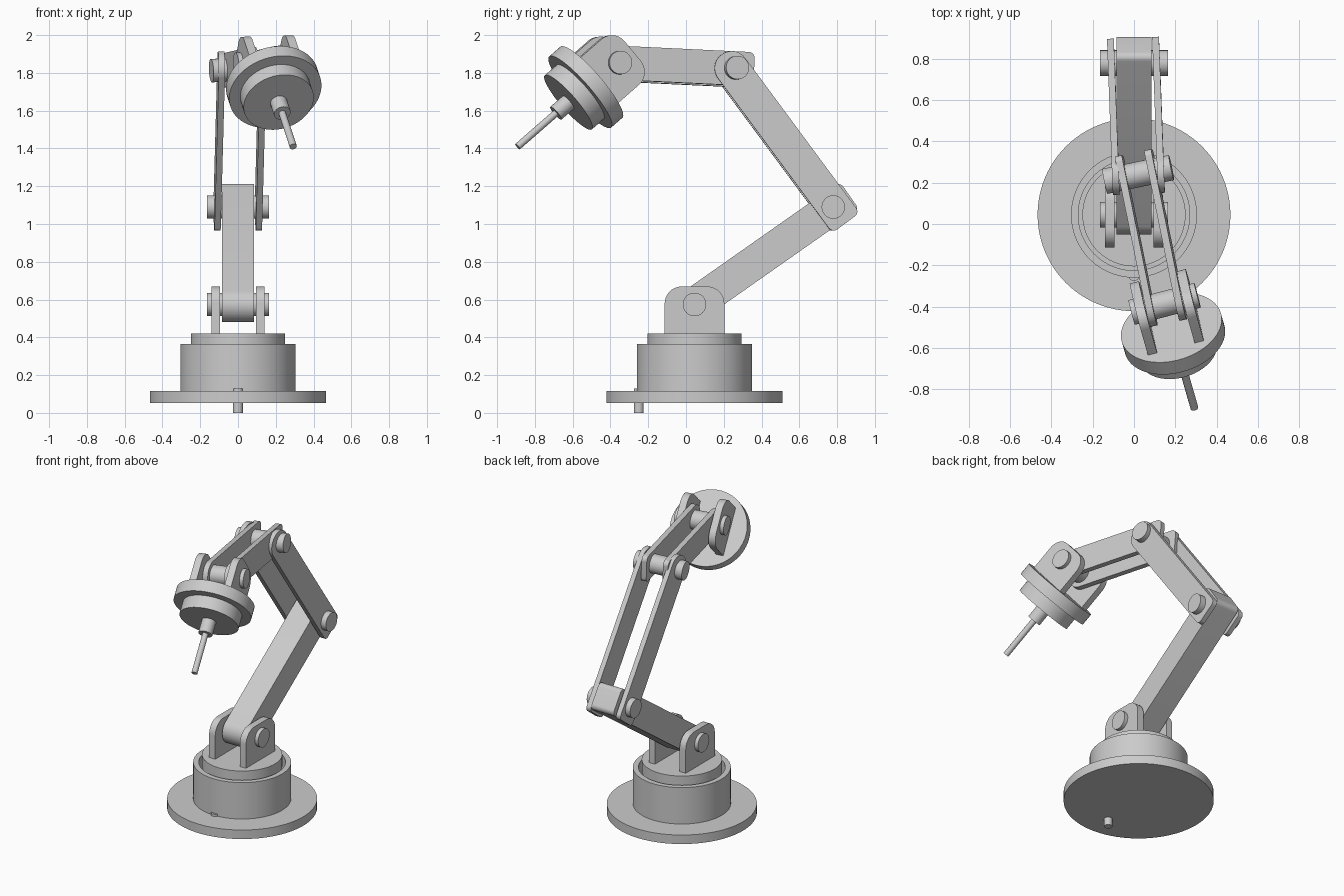
import bpy, bmesh
from math import sin, cos, pi, radians
from mathutils import Vector, Matrix

if "Cube" in bpy.data.objects:
    bpy.data.objects.remove(bpy.data.objects["Cube"])


def frame(origin, direction, side):
    """Local frame: x = pin axis, z = along the part."""
    z = Vector(direction).normalized()
    x = Vector(side)
    x = (x - z * x.dot(z)).normalized()
    y = z.cross(x)
    m = Matrix((x, y, z)).transposed().to_4x4()
    m.translation = Vector(origin)
    return m


def finish(name, bm, matrix):
    bmesh.ops.recalc_face_normals(bm, faces=bm.faces)
    me = bpy.data.meshes.new(name)
    bm.to_mesh(me)
    bm.free()
    ob = bpy.data.objects.new(name, me)
    ob.matrix_world = matrix
    bpy.context.collection.objects.link(ob)
    return ob


def plate(name, matrix, x0, x1, half, lo, hi, r_lo, r_hi):
    """Rounded rectangle in local y/z, extruded from x0 to x1."""
    pts = []
    corners = [(half, hi, r_hi, 0), (-half, hi, r_hi, 1),
               (-half, lo, r_lo, 2), (half, lo, r_lo, 3)]
    for y, z, r, q in corners:
        cy = y - r if y > 0 else y + r
        cz = z - r if z == hi else z + r
        n = 10 if r else 0
        for i in range(n + 1):
            a = (q + (i / n if n else 0)) * pi / 2
            pts.append((cy + r * cos(a), cz + r * sin(a)))
    bm = bmesh.new()
    f = bm.faces.new([bm.verts.new((x0, y, z)) for y, z in pts])
    ext = bmesh.ops.extrude_face_region(bm, geom=[f])
    verts = [v for v in ext['geom'] if isinstance(v, bmesh.types.BMVert)]
    bmesh.ops.translate(bm, verts=verts, vec=(x1 - x0, 0, 0))
    return finish(name, bm, matrix)


def plate_pair(name, matrix, inner, outer, *shape):
    plate(name + "_left", matrix, -outer, -inner, *shape)
    plate(name + "_right", matrix, inner, outer, *shape)


def disc(name, matrix, r, z0, z1, seg=64):
    bm = bmesh.new()
    bmesh.ops.create_cone(bm, cap_ends=True, segments=seg, radius1=r, radius2=r,
                          depth=z1 - z0, matrix=Matrix.Translation((0, 0, (z0 + z1) / 2)))
    return finish(name, bm, matrix)


def pin(name, matrix):
    disc(name, matrix @ Matrix.Rotation(pi / 2, 4, 'Y'), 0.062, -0.165, 0.165, 40)


def yoke(name, matrix):
    """Two rounded lugs on a stepped round flange."""
    plate_pair(name + "_lug", matrix, 0.094, 0.14, 0.158, -0.095, 0.165, 0.09, 0)
    disc(name + "_flange", matrix, 0.25, 0.155, 0.235)
    disc(name + "_step", matrix, 0.19, 0.235, 0.32)
    pin(name + "_pin", matrix)


# Joint positions
CY = 0.045
shoulder = Vector((0, CY, 0.574))
elbow = Vector((0, 0.78, 1.09))
knuckle = Vector((0.02, 0.24, 1.82))
wrist = Vector((0.148, -0.387, 1.85))

# Base plate, cup-shaped housing and locating peg
base = Matrix.Translation((0, CY, 0))
disc("base_plate", base, 0.467, 0.053, 0.115, 96)
bm = bmesh.new()
profile = [(0, 0.115), (0.305, 0.115), (0.305, 0.365), (0.27, 0.365), (0.27, 0.14), (0, 0.14)]
vs = [bm.verts.new((r, 0, z)) for r, z in profile]
es = [bm.edges.new(p) for p in zip(vs, vs[1:])]
bmesh.ops.spin(bm, geom=vs + es, axis=(0, 0, 1), cent=(0, 0, 0),
               steps=72, angle=2 * pi, use_duplicate=False)
bmesh.ops.remove_doubles(bm, verts=bm.verts, dist=1e-5)
finish("base_housing", bm, base)
disc("locating_peg", Matrix.Translation((0, -0.25, 0)), 0.026, 0, 0.13, 24)

# Turntable yoke, with a column down into the housing
turn = frame(shoulder, (0, 0, -1), (1, 0, 0))
yoke("turntable", turn)
disc("turntable_column", turn, 0.15, 0.32, 0.44)

# Solid lower arm
low = frame(shoulder, elbow - shoulder, (1, 0, 0))
L = (elbow - shoulder).length
plate("lower_arm", low, -0.085, 0.085, 0.09, -0.095, L + 0.105, 0.088, 0.032)
pin("elbow_pin", frame(elbow, elbow - shoulder, (1, 0, 0)))

# Upper arm: outer plate pair
up = frame(elbow, knuckle - elbow, (1, 0.045, 0))
L = (knuckle - elbow).length
plate_pair("upper_arm", up, 0.093, 0.126, 0.09, -0.105, L + 0.095, 0.032, 0.088)

# Forearm: inner plate pair
yaw = radians(12.5)
fore = frame(knuckle, wrist - knuckle, (cos(yaw), sin(yaw), 0.05))
L = (wrist - knuckle).length
plate_pair("forearm", fore, 0.055, 0.09, 0.09, -0.105, L + 0.095, 0.032, 0.088)
pin("knuckle_pin", fore)

# Wrist yoke and pointed tool
yaw, pitch = radians(16), radians(40)
hand = frame(wrist, (cos(pitch) * sin(yaw), -cos(pitch) * cos(yaw), -sin(pitch)),
             (cos(yaw), sin(yaw), 0.05))
yoke("wrist", hand)
disc("tool_holder", hand, 0.045, 0.31, 0.41, 32)
disc("tool_rod", hand, 0.019, 0.40, 0.685, 24)

# Smooth the curved faces, keep edges sharp
bpy.context.view_layer.update()
for ob in bpy.context.collection.objects:
    ob.select_set(True)
    bpy.context.view_layer.objects.active = ob
bpy.ops.object.shade_smooth_by_angle(angle=radians(30))
